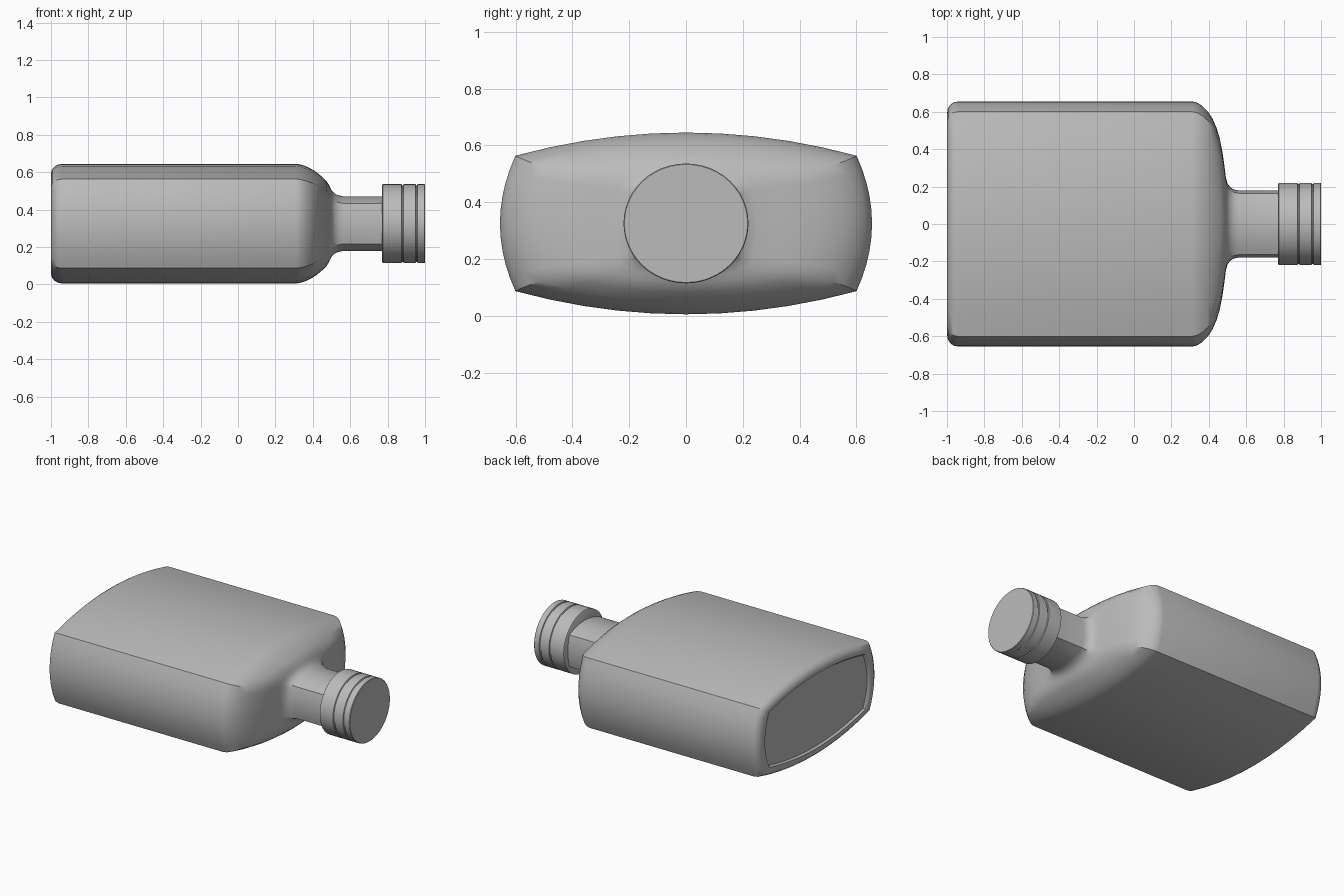
import bpy, bmesh, math

if "Cube" in bpy.data.objects:
    bpy.data.objects.remove(bpy.data.objects["Cube"])

ZC = 0.325   # height of the long axis
ARC = 10     # segments per bulged side

glass = bpy.data.materials.new("plain grey")
glass.diffuse_color = (0.5, 0.5, 0.5, 1)
glass.use_nodes = True
glass.node_tree.nodes["Principled BSDF"].inputs["Base Color"].default_value = glass.diffuse_color


def bulged(a, b):
    """Rectangle with four outward-bowed sides, half sizes a and b."""
    cy, cz = 0.917 * a, 0.745 * b
    pts = []
    for k in range(ARC):
        t = 1 - 2 * k / ARC
        pts.append((cy * t, b - (b - cz) * t * t))
    for k in range(ARC):
        t = 1 - 2 * k / ARC
        pts.append((-a + (a - cy) * t * t, cz * t))
    return pts + [(-y, -z) for y, z in pts]


def ellipse(a, b, n=48):
    return [(a * math.cos(2 * math.pi * k / n), b * math.sin(2 * math.pi * k / n)) for k in range(n)]


def loft(name, section, stations, angle):
    """Skin sections along x; each station is (x, half width, half height)."""
    bm = bmesh.new()
    rings = [[bm.verts.new((x, y, z + ZC)) for y, z in section(a, b)] for x, a, b in stations]
    n = len(rings[0])
    for r, s in zip(rings, rings[1:]):
        for k in range(n):
            bm.faces.new((r[k], r[(k + 1) % n], s[(k + 1) % n], s[k]))
    bm.faces.new(rings[0])
    bm.faces.new(rings[-1])
    bmesh.ops.recalc_face_normals(bm, faces=bm.faces)
    me = bpy.data.meshes.new(name)
    bm.to_mesh(me)
    bm.free()
    me.materials.append(glass)
    ob = bpy.data.objects.new(name, me)
    bpy.context.collection.objects.link(ob)
    bpy.ops.object.select_all(action='DESELECT')
    ob.select_set(True)
    bpy.context.view_layer.objects.active = ob
    bpy.ops.object.shade_smooth_by_angle(angle=math.radians(angle))


# Bottle: recessed base, rounded heel, straight body, shoulder and neck
loft("bottle", bulged, [
    (-0.985, 0.555, 0.245), (-0.998, 0.57, 0.255), (-1.0, 0.59, 0.265), (-0.995, 0.618, 0.288),
    (-0.982, 0.638, 0.304), (-0.965, 0.65, 0.315), (-0.94, 0.655, 0.32),
    (0.31, 0.655, 0.32), (0.335, 0.65, 0.316), (0.365, 0.632, 0.306), (0.395, 0.602, 0.291),
    (0.42, 0.563, 0.275), (0.44, 0.518, 0.258), (0.458, 0.46, 0.243), (0.472, 0.39, 0.228),
    (0.483, 0.315, 0.212), (0.491, 0.25, 0.197), (0.5, 0.216, 0.178), (0.515, 0.196, 0.162),
    (0.535, 0.184, 0.152), (0.56, 0.179, 0.146), (0.79, 0.179, 0.146)], 38)

# Stopper cap with two thin grooves
cap = [(0.77, 0.212, 0.204), (0.774, 0.22, 0.211)]
for g in (0.88, 0.955):
    cap += [(g - 0.006, 0.22, 0.211), (g - 0.003, 0.214, 0.205),
            (g + 0.003, 0.214, 0.205), (g + 0.006, 0.22, 0.211)]
cap += [(0.997, 0.22, 0.211), (1.0, 0.217, 0.208)]
loft("cap", ellipse, cap, 30)
